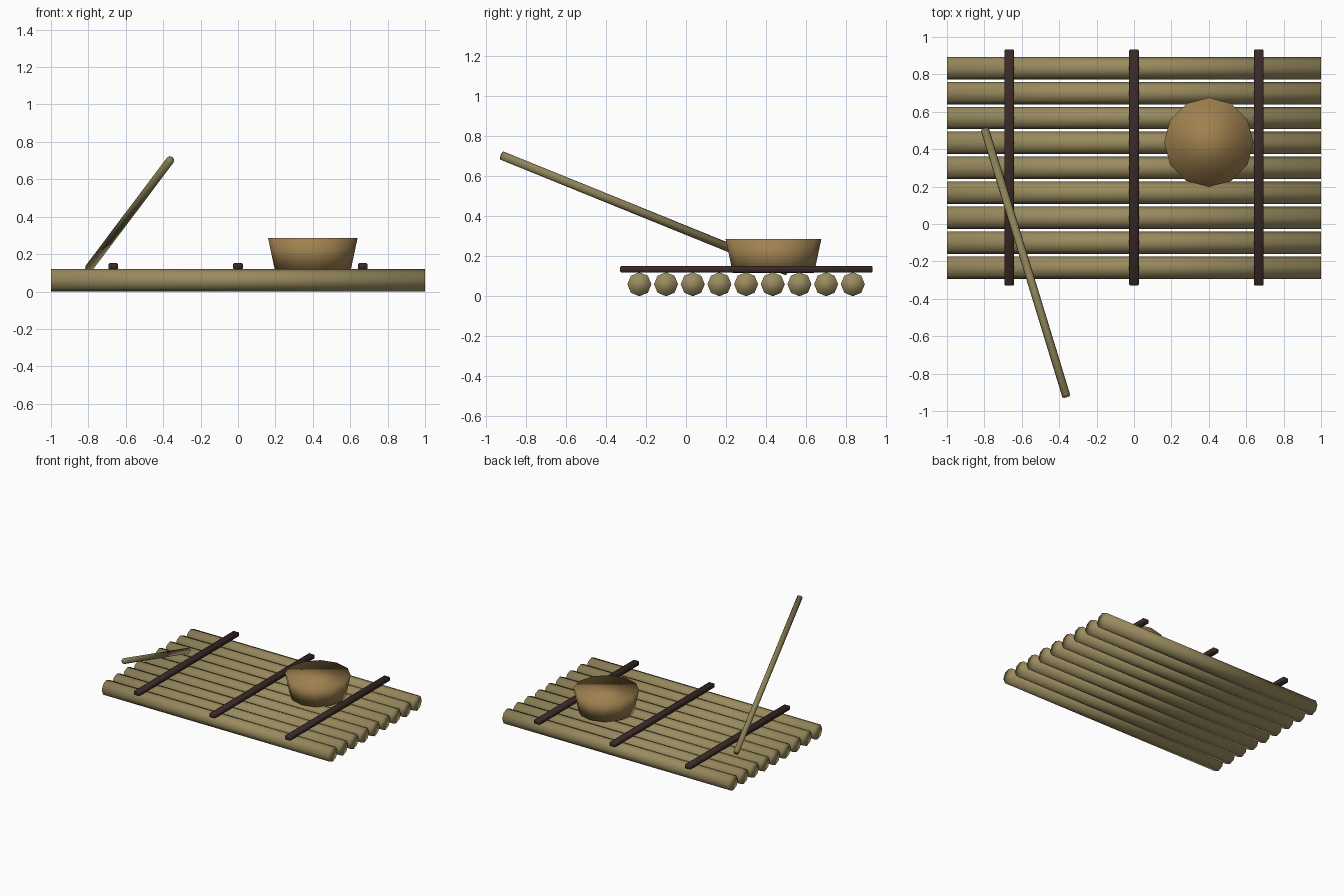
import bpy, bmesh, math
from mathutils import Vector, Matrix

if "Cube" in bpy.data.objects:
    bpy.data.objects.remove(bpy.data.objects["Cube"])


def material(name, rgb):
    m = bpy.data.materials.new(name)
    m.diffuse_color = (*rgb, 1)
    m.use_nodes = True
    m.node_tree.nodes["Principled BSDF"].inputs["Base Color"].default_value = m.diffuse_color
    return m


BAMBOO = material("bamboo", (0.325, 0.26, 0.115))
BARK = material("dark_wood", (0.040, 0.022, 0.020))
CLAY = material("clay", (0.35, 0.22, 0.078))
REED = material("reed", (0.27, 0.225, 0.10))


def finish(name, bm, mat):
    mesh = bpy.data.meshes.new(name)
    bmesh.ops.recalc_face_normals(bm, faces=bm.faces)
    for f in bm.faces:
        f.smooth = True
    bm.to_mesh(mesh)
    bm.free()
    mesh.materials.append(mat)
    ob = bpy.data.objects.new(name, mesh)
    bpy.context.collection.objects.link(ob)
    return ob


def rod(name, a, b, r1, r2, sides, mat):
    """Capped, fully smooth cylinder or cone from a to b."""
    a, b = Vector(a), Vector(b)
    d = b - a
    bm = bmesh.new()
    rot = d.to_track_quat('Z', 'Y').to_matrix().to_4x4()
    bmesh.ops.create_cone(bm, cap_ends=True, segments=sides, radius1=r1,
                          radius2=r2, depth=d.length,
                          matrix=Matrix.Translation((a + b) / 2) @ rot)
    return finish(name, bm, mat)


# Deck logs
for i in range(9):
    y = -0.233 + i * 0.1333
    rod(f"deck_log_{i + 1}", (-1, y, 0.06), (1, y, 0.06), 0.06, 0.06, 8, BAMBOO)

# Cross bars with softened edges
for i, x in enumerate((-0.667, 0, 0.667)):
    bm = bmesh.new()
    bmesh.ops.create_cube(bm, size=1, matrix=Matrix.Translation((x, 0.302, 0.135))
                          @ Matrix.Diagonal((0.053, 1.262, 0.034, 1)))
    bmesh.ops.bevel(bm, geom=bm.edges[:], offset=0.006, segments=1,
                    affect='EDGES')
    finish(f"cross_bar_{i + 1}", bm, BARK)

# Filled bowl
rod("bowl", (0.4, 0.437, 0.115), (0.4, 0.437, 0.285), 0.203, 0.239, 12, CLAY)

# Leaning punting pole
rod("pole", (-0.797, 0.505, 0.125), (-0.362, -0.92, 0.703), 0.022, 0.022, 8, REED)
